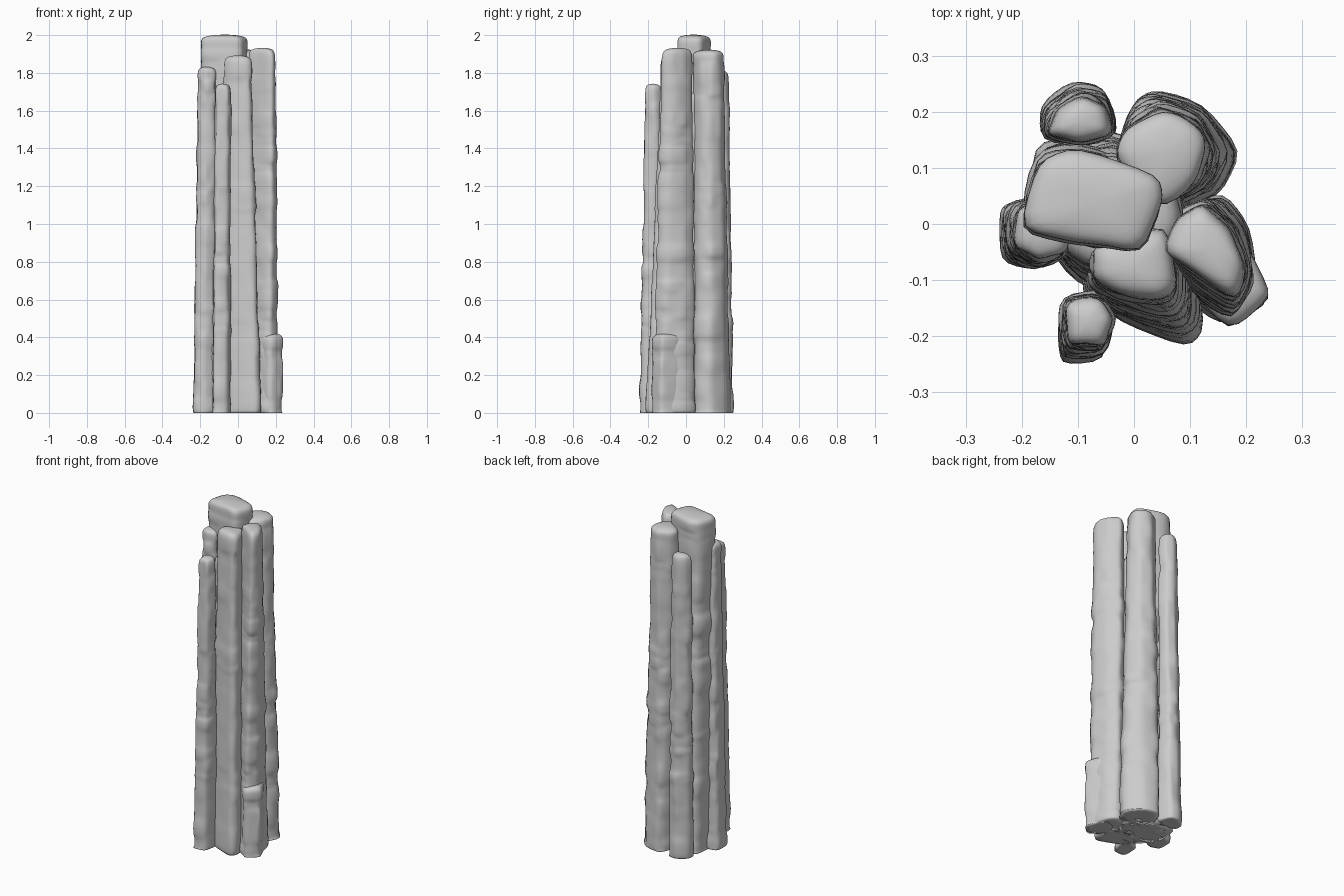
import bpy, bmesh, random
from mathutils import Vector

if "Cube" in bpy.data.objects:
    bpy.data.objects.remove(bpy.data.objects["Cube"])

random.seed(7)


def split_edges(points):
    """Add a point in the middle of every edge of an outline."""
    out = []
    for i, p in enumerate(points):
        a, b = Vector(p), Vector(points[(i + 1) % len(points)])
        out += [a, (a + b) / 2]
    return out


def rock_column(name, height, bottom, top, z0=0.0, band=0.085):
    lo, hi = split_edges(bottom), split_edges(top)
    n = len(lo)
    bm = bmesh.new()
    crease = bm.edges.layers.float.new("crease_edge")
    rings = []

    def ring(z, grow, jitter):
        t = min(1, max(0, z / height))
        pts = [a.lerp(b, t) for a, b in zip(lo, hi)]
        c = sum(pts, Vector((0, 0))) / n
        vs = []
        for p, j in zip(pts, jitter):
            d = p - c
            q = c + d * grow + d.normalized() * j
            vs.append(bm.verts.new((q.x, q.y, z)))
        rings.append(vs)

    # stacked bands, each slightly swollen or shrunk like weathered strata
    z = z0
    ring(z, 1.03, [0] * n)
    while z < height - 0.03:
        z1 = z + band * random.uniform(0.55, 1.5)
        if z1 > height - 0.06:
            z1 = height - 0.012
        grow = 1.03 + random.uniform(-0.03, 0.05)
        jit = [random.uniform(-0.006, 0.006) for _ in range(n)]
        span = z1 - z
        ring(z + 0.12 * span, grow, jit)
        ring(z + 0.5 * span, grow + 0.015, [j + random.uniform(-0.003, 0.003) for j in jit])
        ring(z + 0.9 * span, grow, jit)
        z = z1
    # rounded cap
    ring(height - 0.006, 0.85, [0] * n)
    ring(height, 0.5, [0] * n)
    for a, b in zip(rings, rings[1:]):
        for i in range(n):
            k = (i + 1) % n
            bm.faces.new((a[i], a[k], b[k], b[i]))
    for r, dz in ((rings[0], 0), (rings[-1], 0.004)):
        c = sum((v.co for v in r), Vector()) / n
        cv = bm.verts.new(c + Vector((0, 0, dz)))
        for i in range(n):
            bm.faces.new((r[i], r[(i + 1) % n], cv))
    # keep the foot edge crisp and flat on the ground
    for i in range(n):
        bm.edges.get((rings[0][i], rings[0][(i + 1) % n]))[crease] = 1.0
    bmesh.ops.recalc_face_normals(bm, faces=bm.faces[:])
    me = bpy.data.meshes.new(name)
    bm.to_mesh(me)
    bm.free()
    me.shade_smooth()
    ob = bpy.data.objects.new(name, me)
    bpy.context.collection.objects.link(ob)
    sub = ob.modifiers.new("soften", 'SUBSURF')
    sub.levels = sub.render_levels = 1


# tallest column in the middle
rock_column("main_column", 2.0,
            [(-.17, .14), (-.10, .15), (.05, .10), (.06, .03), (.03, -.06), (-.10, -.06), (-.18, -.01)],
            [(-.17, .11), (-.10, .13), (.04, .085), (.045, .04), (.01, -.05), (-.10, -.03), (-.2, -.01)], band=.1)
# wide column at the back right
rock_column("back_right_column", 1.92,
            [(-.03, .12), (0, .215), (.03, .235), (.12, .215), (.19, .13), (.15, .05), (.03, .03)],
            [(-.03, .12), (-.01, .165), (.05, .20), (.11, .175), (.125, .13), (.11, .08), (.04, .03)], band=.1)
# front centre column
rock_column("front_centre_column", 1.89,
            [(-.08, -.04), (-.09, -.13), (-.02, -.17), (.09, -.215), (.12, -.18), (.10, 0)],
            [(-.07, -.04), (-.07, -.09), (-.03, -.12), (.05, -.13), (.07, -.10), (.06, 0)], band=.11)
# front right column and the wider block at its foot
rock_column("front_right_column", 1.93,
            [(.06, -.06), (.09, .03), (.16, .05), (.20, -.01), (.215, -.12), (.17, -.18), (.10, -.13)],
            [(.05, -.05), (.08, .01), (.12, .035), (.17, -.01), (.20, -.07), (.18, -.13), (.11, -.09)])
rock_column("front_right_foot", 0.42,
            [(.10, -.10), (.12, -.02), (.19, -.02), (.235, -.12), (.23, -.14), (.17, -.19)],
            [(.10, -.10), (.12, -.02), (.19, -.02), (.235, -.12), (.23, -.14), (.17, -.18)])
# slender outer columns
rock_column("front_left_column", 1.74,
            [(-.13, -.13), (-.05, -.12), (-.04, -.16), (-.055, -.24), (-.13, -.245), (-.135, -.2)],
            [(-.12, -.14), (-.06, -.13), (-.035, -.17), (-.055, -.215), (-.11, -.215), (-.12, -.18)])
rock_column("left_column", 1.83,
            [(-.22, .04), (-.12, .05), (-.12, -.05), (-.18, -.08), (-.235, -.06), (-.235, .02)],
            [(-.2, .03), (-.12, .04), (-.12, -.05), (-.17, -.065), (-.205, -.04), (-.21, 0)])
rock_column("back_left_column", 1.81,
            [(-.165, .21), (-.11, .25), (-.055, .245), (-.03, .17), (-.06, .14), (-.165, .15)],
            [(-.14, .20), (-.09, .23), (-.05, .21), (-.04, .16), (-.10, .145), (-.15, .16)])
# hidden rock core that fills the gaps between the columns
rock_column("core", 1.7,
            [(-.13, .12), (-.04, .17), (.08, .10), (.12, 0), (.06, -.10), (-.08, -.12), (-.15, -.04)],
            [(-.12, .09), (-.04, .12), (.06, .08), (.08, 0), (.04, -.07), (-.07, -.07), (-.13, -.03)])
